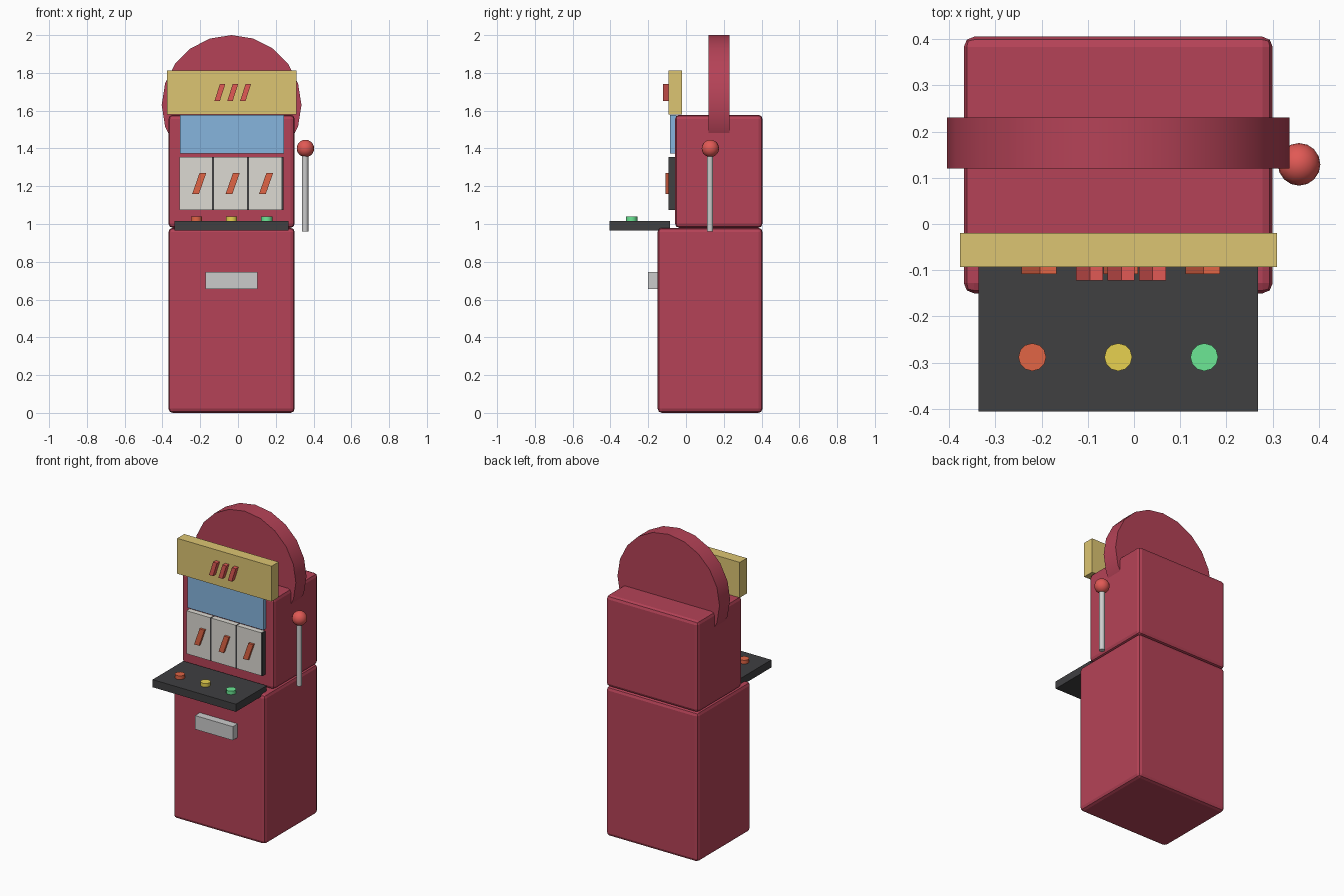
import bpy, bmesh
from math import pi

if "Cube" in bpy.data.objects:
    bpy.data.objects.remove(bpy.data.objects["Cube"])

CX = -0.034  # cabinet centre line


def material(name, rgb):
    m = bpy.data.materials.new(name)
    m.diffuse_color = (*rgb, 1)
    m.use_nodes = True
    m.node_tree.nodes["Principled BSDF"].inputs["Base Color"].default_value = m.diffuse_color
    return m


RED = material("cabinet_red", (0.46, 0.055, 0.095))
GOLD = material("gold", (0.72, 0.56, 0.17))
BLUE = material("screen_blue", (0.24, 0.46, 0.73))
WHITE = material("reel_white", (0.72, 0.70, 0.65))
DARK = material("dark", (0.05, 0.05, 0.053))
SCARLET = material("scarlet", (0.75, 0.1, 0.09))
ORANGE = material("orange", (0.75, 0.13, 0.06))
YELLOW = material("yellow", (0.8, 0.64, 0.08))
GREEN = material("green", (0.15, 0.8, 0.3))


def finish(ob, name, mat=None, smooth=False):
    ob.name = name
    if mat:
        ob.data.materials.append(mat)
    if smooth:
        bpy.ops.object.shade_smooth_by_angle()
    return ob


def box(name, x, y, z, mat=None, bevel=0):
    """Box from (min, max) ranges."""
    bpy.ops.mesh.primitive_cube_add(
        size=1, location=[(a + b) / 2 for a, b in (x, y, z)])
    ob = bpy.context.object
    ob.scale = [b - a for a, b in (x, y, z)]
    bpy.ops.object.transform_apply(location=False, rotation=False, scale=True)
    finish(ob, name, mat)
    if bevel:
        mod = ob.modifiers.new("bevel", 'BEVEL')
        mod.width, mod.segments = bevel, 2
    return ob


def cylinder(name, loc, r, depth, sides, mat=None, rot=(0, 0, 0)):
    bpy.ops.mesh.primitive_cylinder_add(
        vertices=sides, radius=r, depth=depth, location=loc, rotation=rot)
    return finish(bpy.context.object, name, mat, True)


def slanted_bar(name, x, y, z, mat):
    """Plain raised leaning bar used as a decoration."""
    w = (x[1] - x[0]) * 0.42
    profile = [(x[0] + 0.01, z[0]), (x[0] + 0.01 + w, z[0]), (x[1], z[1]), (x[1] - w, z[1])]
    bm = bmesh.new()
    face = bm.faces.new([bm.verts.new((px, y[0], pz)) for px, pz in profile])
    ext = bmesh.ops.extrude_face_region(bm, geom=[face])["geom"]
    bmesh.ops.translate(bm, vec=(0, y[1] - y[0], 0),
                        verts=[v for v in ext if isinstance(v, bmesh.types.BMVert)])
    bmesh.ops.recalc_face_normals(bm, faces=bm.faces)
    me = bpy.data.meshes.new(name)
    bm.to_mesh(me)
    bm.free()
    ob = bpy.data.objects.new(name, me)
    bpy.context.collection.objects.link(ob)
    me.materials.append(mat)


# Cabinet halves and the round topper
box("lower_cabinet", (-0.368, 0.30), (-0.15, 0.405), (0, 0.98), RED, 0.022)
box("upper_cabinet", (-0.368, 0.30), (-0.058, 0.405), (0.98, 1.578), RED, 0.022)
cylinder("round_topper", (CX, 0.175, 1.63), 0.37, 0.11, 20, RED, (pi / 2, 0, 0))

# Gold sign and blue screen
box("sign_board", (-0.376, 0.309), (-0.093, -0.02), (1.58, 1.812), GOLD)
box("screen", (-0.308, 0.243), (-0.085, -0.05), (1.372, 1.578), BLUE)
for i in range(3):
    x = -0.135 + i * 0.068
    slanted_bar(f"sign_bar_{i + 1}", (x, x + 0.068), (-0.122, -0.09), (1.65, 1.742), SCARLET)

# Reels with dark dividers and raised bars
for i in range(3):
    x = -0.31 + i * 0.184
    box(f"reel_{i + 1}", (x, x + 0.173), (-0.093, -0.05), (1.073, 1.355), WHITE)
    box(f"reel_divider_{i + 1}", (x + 0.173, x + 0.184), (-0.093, -0.05), (1.073, 1.355), DARK)
    s = -0.253 + i * 0.177
    slanted_bar(f"reel_bar_{i + 1}", (s, s + 0.085), (-0.108, -0.09), (1.158, 1.27), ORANGE)

# Button deck
box("button_deck", (-0.336, 0.268), (-0.405, -0.085), (0.965, 1.015), DARK)
for i, mat in enumerate((ORANGE, YELLOW, GREEN)):
    cylinder(f"button_{i + 1}", (CX + (i - 1) * 0.186, -0.288, 1.024), 0.03, 0.03, 12, mat)

# Coin plate
box("coin_plate", (-0.172, 0.102), (-0.20, -0.14), (0.655, 0.745))

# Pull lever
cylinder("lever_rod", (0.355, 0.127, 1.17), 0.017, 0.42, 16)
bpy.ops.mesh.primitive_uv_sphere_add(
    segments=16, ring_count=10, radius=0.046, location=(0.357, 0.129, 1.40))
finish(bpy.context.object, "lever_knob", SCARLET)
bpy.ops.object.shade_smooth()
